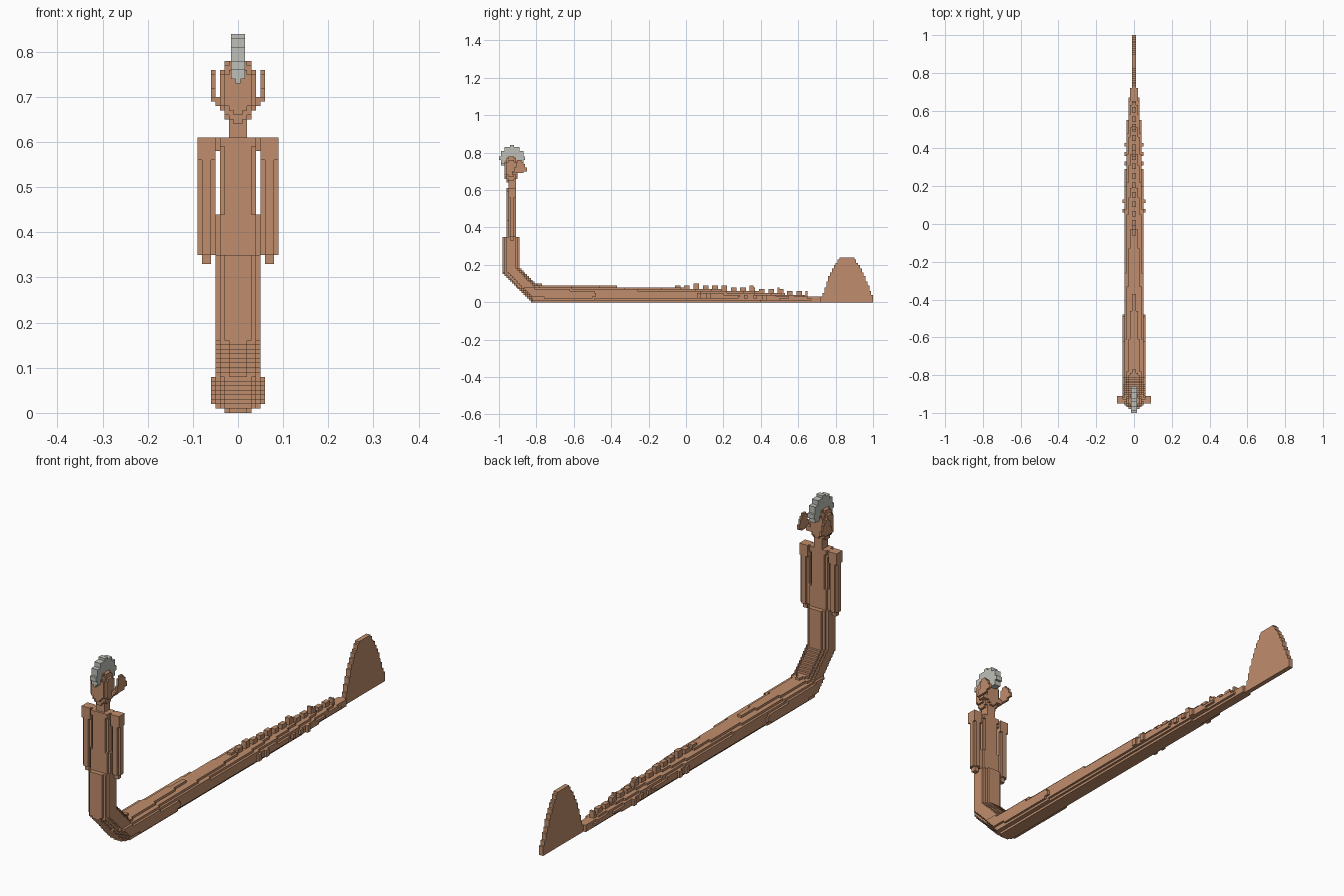
import bpy, bmesh, math

if "Cube" in bpy.data.objects:
    bpy.data.objects.remove(bpy.data.objects["Cube"], do_unlink=True)

S = 0.01  # block size


def material(name, rgb):
    m = bpy.data.materials.new(name)
    m.use_nodes = True
    m.diffuse_color = (*rgb, 1)
    bsdf = m.node_tree.nodes["Principled BSDF"]
    bsdf.inputs["Base Color"].default_value = (*rgb, 1)
    bsdf.inputs["Roughness"].default_value = 0.9
    return m


SKIN = material("warm tan", (0.53, 0.27, 0.15))
HAIR = material("pale grey", (0.52, 0.53, 0.48))


def lerp(pts, t):
    """Piecewise linear lookup through (t, value) pairs."""
    if t <= pts[0][0]:
        return pts[0][1]
    for (a, va), (b, vb) in zip(pts, pts[1:]):
        if t <= b:
            return va + (vb - va) * (t - a) / (b - a)
    return pts[-1][1]


def blocks(name, inside, lo, hi, mat, shift=0.0):
    """Skin of all grid blocks whose centre satisfies inside(x, y, z)."""
    rng = [range(round(a / S), round(b / S)) for a, b in zip(lo, hi)]
    cells = {(i, j, k) for i in rng[0] for j in rng[1] for k in rng[2]
             if inside((i + .5) * S + shift, (j + .5) * S, (k + .5) * S)}
    bm = bmesh.new()
    verts = {}

    def corner(c):
        if c not in verts:
            verts[c] = bm.verts.new((c[0] * S + shift, c[1] * S, c[2] * S))
        return verts[c]

    for c in cells:
        for ax in range(3):
            for side in (0, 1):
                n = list(c)
                n[ax] += 1 if side else -1
                if tuple(n) in cells:
                    continue
                u, v = (ax + 1) % 3, (ax + 2) % 3
                quad = []
                for du, dv in ((0, 0), (1, 0), (1, 1), (0, 1)):
                    p = list(c)
                    p[ax] += side
                    p[u] += du
                    p[v] += dv
                    quad.append(corner(tuple(p)))
                bm.faces.new(quad if side else quad[::-1])
    # merge coplanar squares into larger faces
    bmesh.ops.dissolve_limit(bm, angle_limit=0.01, verts=bm.verts[:], edges=bm.edges[:])
    me = bpy.data.meshes.new(name)
    bm.to_mesh(me)
    bm.free()
    me.materials.append(mat)
    ob = bpy.data.objects.new(name, me)
    bpy.context.collection.objects.link(ob)
    return ob


# Lower body: upright waist, diagonal bend and long tapering tail in one sweep
HEIGHT = [(-.8, .098), (-.72, .09), (-.3, .084), (.05, .074), (.4, .055), (.72, .03)]
WIDTH = [(-.5, .06), (-.48, .053), (.05, .051), (.4, .04), (.6, .031), (.72, .018)]


def lower_body(x, y, z):
    h = lerp(HEIGHT, y)
    outer = min(z, y + .98, (y + z + .825) / 1.414)
    inner = min(z - h, y + .89, (y + z + .70) / 1.414)
    if outer <= 0 or inner >= 0:
        return False
    u = 2 * outer / (outer - inner) - 1
    a = .051 if z > .08 and y < -.75 else lerp(WIDTH, y)
    return abs(x) < a * math.sqrt(max(0, 1 - u * u)) + .002


blocks("lower_body_and_tail", lower_body, (-.07, -1, 0), (.07, .72, .35), SKIN)


# Scale blocks along the top and both flanks of the tail
def ridge(x, y, z):
    h = lerp(HEIGHT, y)
    k = math.floor((y + .06) / .05)
    if (y + .06) % .05 > .03:
        return False
    return abs(x) < .01 and h - .02 < z < h + (.028 if k % 3 == 2 else .018)


def flank(x, y, z):
    if (y + .04) % .05 > .02:
        return False
    a = lerp(WIDTH, y)
    return a - .02 < abs(x) < a + .007 and abs(z - lerp(HEIGHT, y) / 2) < .012


blocks("tail_ridge_scales", ridge, (-.02, -.06, 0), (.02, .65, .13), SKIN)
blocks("tail_flank_scales", flank, (-.08, .06, 0), (.08, .45, .1), SKIN)

# Upright tail fin with a thin root
FIN = [(.70, .03), (.73, .03), (.735, .05), (.76, .125), (.79, .19), (.82, .235),
       (.84, .245), (.88, .245), (.90, .235), (.93, .19), (.96, .125), (.985, .06), (1, .03)]
blocks("tail_fin", lambda x, y, z: z < lerp(FIN, y), (-.01, .70, 0), (.01, 1, .25), SKIN)


# Torso with a broader waist
def torso(x, y, z):
    a = .052 if z < .44 else .041
    if z > .59:
        a = .046
    return (abs(x) / a) ** 2.5 + (abs(y + .935) / .03) ** 2.5 < 1


blocks("torso", torso, (-.06, -1, .34), (.06, -.88, .61), SKIN)


# Arms: square shoulder, cross-shaped forearm, narrower hand
def arm(x, y, z):
    dx, dy = abs(abs(x) - .07), abs(y + .93)
    if z > .56:
        return dx < .02 and dy < .02
    if z > .35:
        return dx < .02 and dy < .02 and not (dx > .01 and dy > .01)
    return dx < .01 and dy < .01


for side, lo, hi in (("left", .05, .09), ("right", -.09, -.05)):
    blocks(side + "_arm", arm, (lo, -.96, .33), (hi, -.9, .61), SKIN)

# Small inner shoulder pads beside the torso
for side, lo in (("left", .04), ("right", -.05)):
    blocks(side + "_shoulder_joint", lambda x, y, z: True,
           (lo, -.94, .58), (lo + .01, -.92, .61), SKIN)

# Neck and head
blocks("neck", lambda x, y, z: math.hypot(x, y + .93) < .023,
       (-.03, -.96, .60), (.03, -.9, .66), SKIN)
HEAD = [(.63, .016), (.65, .027), (.67, .036), (.69, .042), (.74, .042), (.76, .034), (.78, .027)]


def head(x, y, z):
    r = lerp(HEAD, z)
    return (abs(x) / r) ** 2.4 + (abs(y + .935) / (r * .9)) ** 2.4 < 1


blocks("head", head, (-.05, -.99, .63), (.05, -.88, .78), SKIN)

# Fan-shaped ears swept backwards, joined to the head by a short stalk
EAR = [(-.92, .70), (-.91, .74), (-.89, .765), (-.875, .755), (-.86, .73), (-.85, .715)]


def ear(x, y, z):
    if abs(x) < .05:
        return z < .70 and -.93 < y < -.90
    return lerp([(-.92, .685), (-.85, .70)], y) < z < lerp(EAR, y)


for side, lo, hi in (("left", .03, .06), ("right", -.06, -.03)):
    blocks(side + "_ear", ear, (lo, -.93, .68), (hi, -.85, .77), SKIN)


# Round crest of hair with a toothed edge
def crest(x, y, z):
    dy, dz = y + .93, z - .77
    r = .068 + .006 * math.cos(12 * math.atan2(dz, dy))
    if abs(x) > .004:
        r -= .004
    if abs(x) > .004 and z < .74:
        return False
    return math.hypot(dy, dz) < r and z > .72 and (z > .74 or y < -.93)


blocks("hair_crest", crest, (-.02, -1, .71), (.01, -.85, .85), HAIR, .005)
